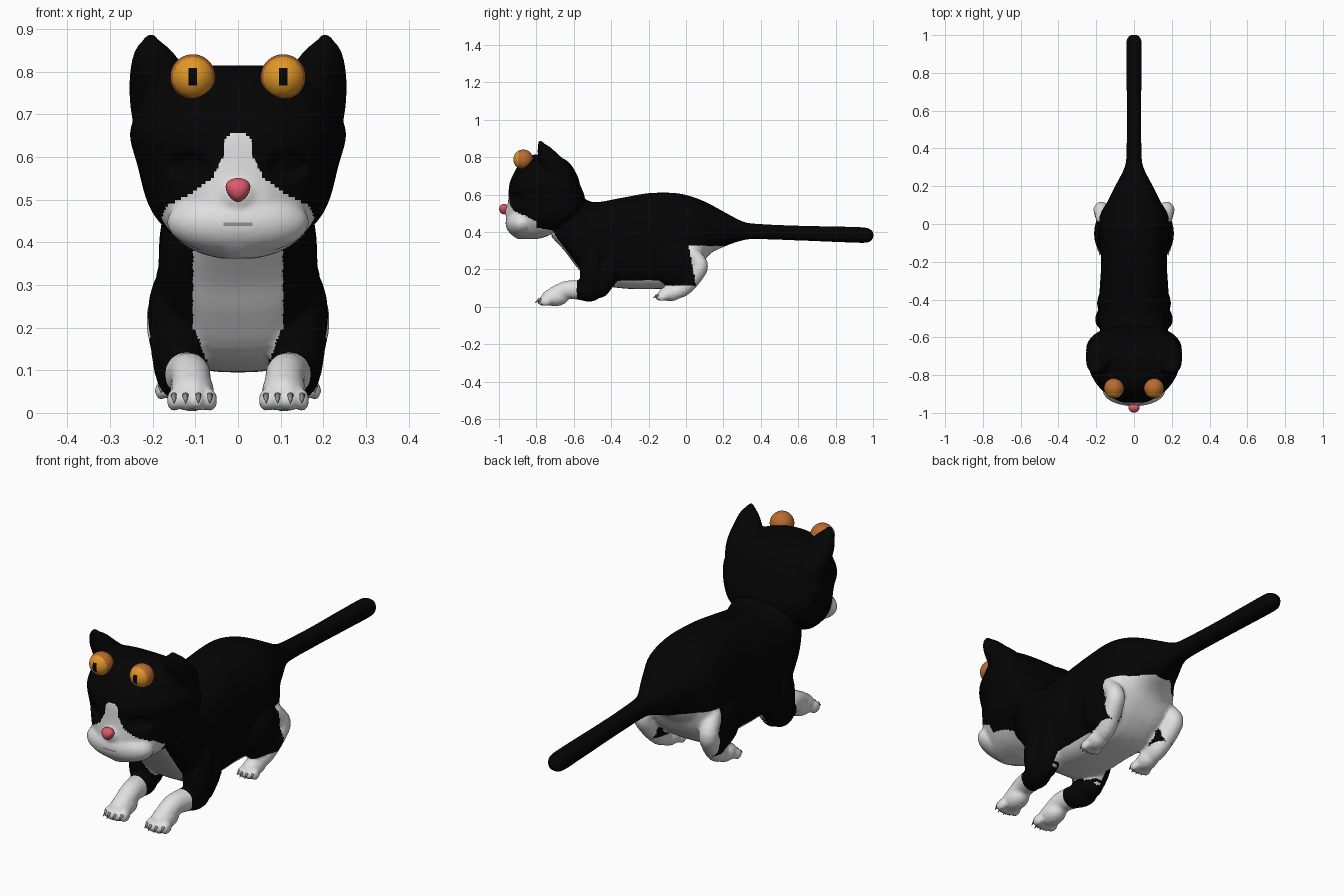
import bpy, bmesh, math
from mathutils import Matrix, Vector

if "Cube" in bpy.data.objects:
    bpy.data.objects.remove(bpy.data.objects["Cube"])


def material(name, rgb):
    m = bpy.data.materials.new(name)
    m.diffuse_color = (*rgb, 1)
    m.use_nodes = True
    m.node_tree.nodes["Principled BSDF"].inputs["Base Color"].default_value = m.diffuse_color
    return m


BLACK = material("black fur", (0.0012, 0.0012, 0.0012))
WHITE = material("white fur", (0.75, 0.75, 0.75))
PINK = material("pink nose", (0.72, 0.10, 0.14))
AMBER = material("amber iris", (0.75, 0.31, 0.02))
ORANGE = material("orange eye rim", (0.48, 0.15, 0.03))
GREY = material("grey claw", (0.30, 0.30, 0.29))


def refine(rows, n=4):
    """Catmull-Rom refinement of a list of number rows."""
    out = []
    for i in range(len(rows) - 1):
        a, b, c, d = (rows[max(0, min(len(rows) - 1, i + k))] for k in (-1, 0, 1, 2))
        for j in range(n):
            t = j / n
            out.append([0.5 * (2 * q + (r - p) * t + (2 * p - 5 * q + 4 * r - s) * t * t
                               + (3 * q - p - 3 * r + s) * t ** 3)
                        for p, q, r, s in zip(a, b, c, d)])
    return out + [list(rows[-1])]


def oval(t, power):
    """Point on a unit superellipse."""
    c, s = math.cos(t), math.sin(t)
    return (math.copysign(abs(c) ** (2 / power), c), math.copysign(abs(s) ** (2 / power), s))


def loft(bm, rings):
    loops = [[bm.verts.new(p) for p in ring] for ring in rings]
    n = len(loops[0])
    for a, b in zip(loops, loops[1:]):
        for i in range(n):
            bm.faces.new((a[i], a[(i + 1) % n], b[(i + 1) % n], b[i]))
    bm.faces.new(loops[0][::-1])
    bm.faces.new(loops[-1])
    return [v for loop in loops for v in loop]


def ball(bm, centre, radii, segs=16):
    """Ellipsoid made of latitude rings."""
    (x, y, z), (a, b, c) = centre, radii
    half = segs // 2
    rings = []
    for i in range(half + 1):
        lat = math.pi * (min(max(i, .15), half - .15) / half - .5)
        k = math.cos(lat)
        rings.append([(x + a * k * math.cos(2 * math.pi * j / segs),
                       y + b * k * math.sin(2 * math.pi * j / segs),
                       z + c * math.sin(lat)) for j in range(segs)])
    return loft(bm, rings)


def limb(bm, rows):
    for x, y, z, r in refine(rows):
        ball(bm, (x, y, z), (r, r, r), 14)


def finish(name, bm, mats):
    bmesh.ops.recalc_face_normals(bm, faces=bm.faces)
    me = bpy.data.meshes.new(name)
    bm.to_mesh(me)
    bm.free()
    for m in mats:
        me.materials.append(m)
    ob = bpy.data.objects.new(name, me)
    bpy.context.collection.objects.link(ob)
    me.shade_smooth()
    return ob


def fuse(ob, voxel, smooth):
    """Blend overlapping volumes into one skin."""
    mats = list(ob.data.materials)
    mod = ob.modifiers.new("skin", 'REMESH')
    mod.mode, mod.voxel_size = 'VOXEL', voxel
    mod = ob.modifiers.new("soften", 'SMOOTH')
    mod.factor, mod.iterations = 0.5, smooth
    dg = bpy.context.evaluated_depsgraph_get()
    me = bpy.data.meshes.new_from_object(ob.evaluated_get(dg))
    ob.modifiers.clear()
    ob.data = me
    me.materials.clear()
    for m in mats:
        me.materials.append(m)
    me.shade_smooth()


def lerp_table(table, v):
    for (a, p), (b, q) in zip(table, table[1:]):
        if a <= v <= b:
            return p + (q - p) * (v - a) / (b - a)
    return -1


ANGLES = [2 * math.pi * i / 40 for i in range(40)]

# Torso and tail: y, top, bottom, half width
bm = bmesh.new()
torso = [(-.72, .50, .375, .10), (-.65, .57, .30, .15), (-.59, .61, .22, .175),
         (-.50, .56, .13, .186), (-.35, .582, .100, .182), (-.20, .608, .095, .174),
         (-.05, .608, .105, .186), (.05, .583, .17, .178), (.12, .553, .275, .140),
         (.20, .51, .32, .100), (.30, .458, .355, .050), (.38, .444, .362, .040),
         (.60, .434, .355, .038), (.80, .43, .347, .040), (.95, .425, .342, .041),
         (.985, .415, .35, .034), (1.002, .40, .368, .016)]
rings = []
for y, top, bot, w in refine(torso):
    rings.append([])
    for t in ANGLES:
        c, s = oval(t, 2.4 if math.sin(t) > 0 or y > .1 else 3.2)
        rings[-1].append((w * c, y, (top + bot) / 2 + (top - bot) / 2 * s))
loft(bm, rings)

# Legs and paws
TOES = ((-.042, .012), (-.015, 0), (.015, 0), (.042, .012))
claws = []
for s in (-1, 1):
    limb(bm, [(s * .115, -.46, .40, .06), (s * .135, -.49, .28, .066), (s * .142, -.505, .17, .066),
              (s * .135, -.505, .088, .058), (s * .122, -.57, .09, .053),
              (s * .112, -.64, .09, .049), (s * .108, -.70, .062, .048)])
    limb(bm, [(s * .12, -.38, .30, .066), (s * .132, -.42, .18, .066), (s * .135, -.46, .10, .052)])
    ball(bm, (s * .14, -.05, .23), (.072, .12, .13), 20)
    limb(bm, [(s * .165, .03, .29, .038), (s * .172, .075, .225, .044), (s * .165, .05, .17, .045),
              (s * .15, -.01, .10, .042), (s * .145, -.07, .075, .036)])
    for px, py, pz, k in ((.108, -.70, .003, 1), (.145, -.085, .03, .85)):
        ball(bm, (s * px, py, pz + .048 * k), (.053 * k, .075 * k, .048 * k))
        for dx, dy in TOES:
            c = Vector((s * px + dx * k, py - (.062 - dy) * k, pz + .027 * k))
            ball(bm, c, (.018 * k, .034 * k, .027 * k), 12)
            claws.append((c + Vector((0, -.033 * k, .002)), k))
body = finish("body", bm, (BLACK, WHITE))
fuse(body, .0085, 4)

# White chest, belly, rump and paws
for p in body.data.polygons:
    (x, y, z), n = p.center, p.normal
    x = abs(x)
    chest = y < -.44 and x < lerp_table([(0, .06), (.12, .073), (.2, .105), (.6, .105)], z) \
        and n.y < -.05 and z < .42
    belly = -.45 < y < .05 and x < .14 and .085 < z < .2 and n.z < -.6
    front_paw = y < -.585 and z < .145
    hind_paw = y > -.25 and z < .112 and x > .08
    rump = .015 + (.325 - z) * .18 < y < .2 and z < .325
    p.material_index = int(chest or belly or front_paw or hind_paw or rump)

# Claws
bm = bmesh.new()
for c, k in claws:
    aim = Vector((0, -1, -.8)).to_track_quat('Z', 'Y').to_matrix().to_4x4()
    bmesh.ops.create_cone(bm, cap_ends=True, segments=8, radius1=.008 * k, radius2=.001,
                          depth=.030 * k, matrix=Matrix.Translation(c) @ aim)
finish("claws", bm, (GREY,))

# Head: z, half width, front y, back y
bm = bmesh.new()
skull = [(.362, .04, -.90, -.80), (.375, .09, -.92, -.75), (.40, .135, -.945, -.70),
         (.45, .187, -.957, -.62), (.50, .215, -.957, -.555), (.58, .236, -.95, -.54),
         (.65, .254, -.946, -.565), (.70, .240, -.928, -.58), (.76, .212, -.895, -.615),
         (.795, .155, -.86, -.66), (.815, .06, -.81, -.73)]
rings = []
for z, w, f, b in refine(skull):
    mid = b + (f - b) * .27
    ring = []
    for t in ANGLES:
        c, s = oval(t, 2.6 if math.sin(t) > 0 else 2.1)
        ring.append((w * c, mid + (s * (b - mid) if s > 0 else -s * (f - mid)), z))
    rings.append(ring)
loft(bm, rings)
ball(bm, (0, -.880, .448), (.167, .085, .078), 32)
ball(bm, (0, -.935, .51), (.045, .035, .045))

# Ears: z, centre x, centre y, half width, half depth
ear = [(.64, .165, -.67, .07, .07), (.70, .180, -.675, .070, .077), (.76, .184, -.70, .071, .078),
       (.81, .190, -.735, .062, .057), (.85, .199, -.757, .043, .036),
       (.872, .204, -.773, .022, .018), (.888, .205, -.78, .009, .008)]
for s in (-1, 1):
    loft(bm, [[(s * (cx + rx * math.cos(t)), cy + ry * math.sin(t), z) for t in ANGLES]
              for z, cx, cy, rx, ry in refine(ear)])
head = finish("head", bm, (BLACK, WHITE, GREY))
fuse(head, .0075, 5)

# Sunken eye sockets
for v in head.data.vertices:
    x, y, z = v.co
    d = ((abs(x) - .115) / .043) ** 2 + ((z - .578) / .030) ** 2
    if y < -.75 and d < 2:
        v.co.y = y + .026 * math.exp(-d ** 3)

# White blaze and muzzle, with a thin mouth line
MASK = [(.30, .2), (.40, .2), (.46, .178), (.485, .168), (.50, .14), (.52, .10),
        (.55, .062), (.60, .036), (.64, .03), (.656, .02)]
for p in head.data.polygons:
    x, y, z = p.center
    x = abs(x)
    white = x < lerp_table(MASK, z) and (y < -.80 or (y < -.66 and z < .425 - (y + .80) * .2))
    mouth = x < .03 and abs(z - .445) < .004 and y < -.9
    p.material_index = 2 if mouth else int(white)

# Nose, narrowing downward
bm = bmesh.new()
for v in ball(bm, (0, -.973, .523), (.028, .026, .028), 24):
    v.co.x *= 1 + (v.co.z - .523) * 10
finish("nose", bm, (PINK,))

# Eyes resting on the brow, iris and slit pupil chosen by direction
for side, s in (("left", -1), ("right", 1)):
    bm = bmesh.new()
    ball(bm, (0, 0, 0), (.053, .053, .053), 64)
    for f in bm.faces:
        c = f.calc_center_median()
        if c.y < -.026:
            f.material_index = 1
            if abs(c.x) < .0105 and abs(c.z) < .022:
                f.material_index = 2
    eye = finish(side + "_eye", bm, (ORANGE, AMBER, BLACK))
    eye.location = (s * .106, -.87, .788)
